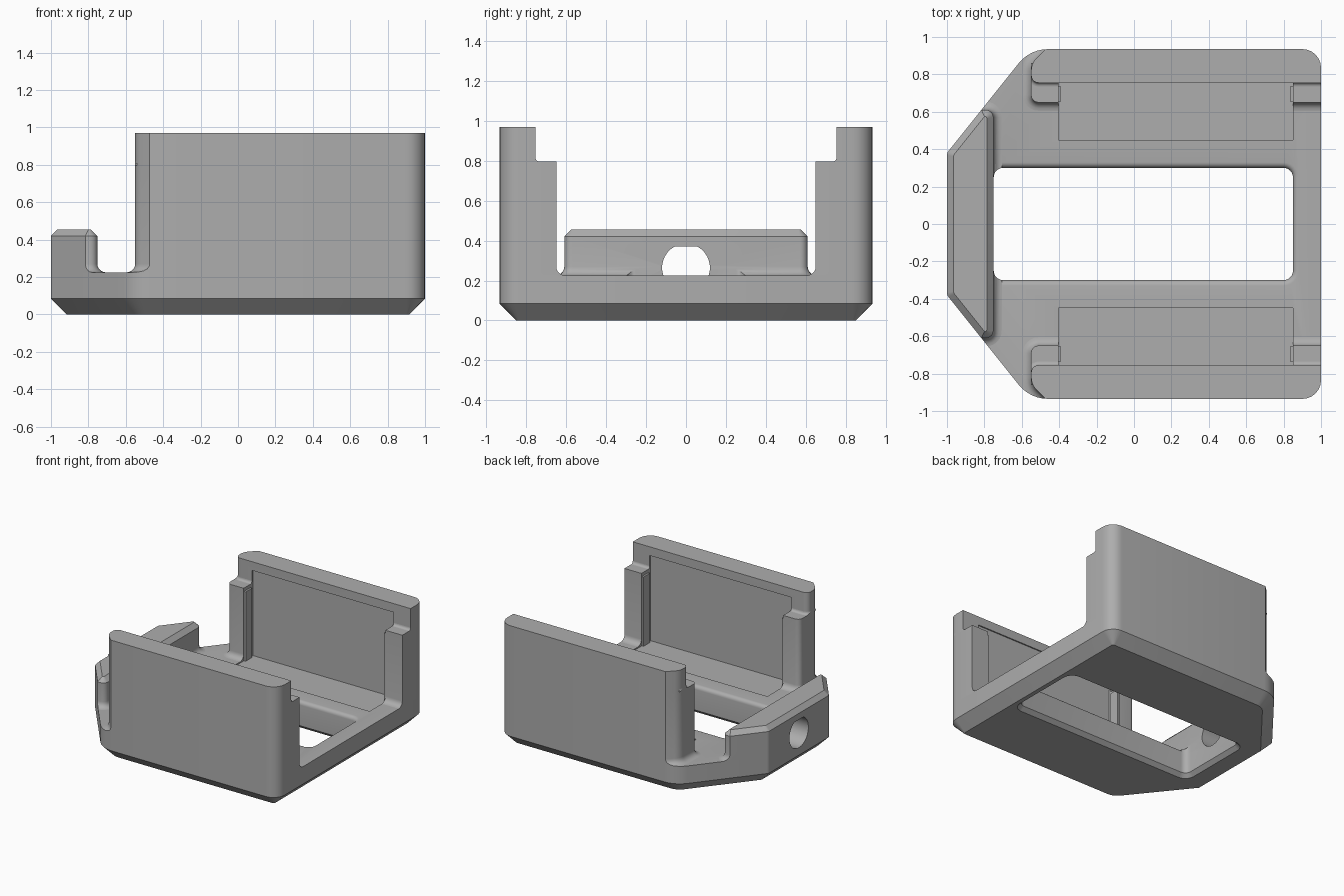
import bpy, bmesh, math
from mathutils import Vector, Matrix

if "Cube" in bpy.data.objects:
    bpy.data.objects.remove(bpy.data.objects["Cube"], do_unlink=True)

gray = bpy.data.materials.new("matte gray")
gray.use_nodes = True
shade = (0.42, 0.42, 0.42, 1)
gray.diffuse_color = shade
gray.node_tree.nodes["Principled BSDF"].inputs["Base Color"].default_value = shade

FLOOR = 0.225
STEP = 0.797
TOP = 0.97


def outline(corners, off=0.0, seg=6):
    """Convex counter-clockwise outline, offset outward, with rounded corners (x, y, radius)."""
    pts, n = [], len(corners)
    for i, (x, y, r) in enumerate(corners):
        p = Vector((x, y))
        a = (p - Vector(corners[i - 1][:2])).normalized()
        b = (Vector(corners[(i + 1) % n][:2]) - p).normalized()
        na, nb = Vector((a.y, -a.x)), Vector((b.y, -b.x))
        p = p + (na + nb) * off / (1 + na.dot(nb))
        if r == 0:
            pts.append(p)
            continue
        r = max(r + off, 0.01)
        center = p - (na + nb) * r / (1 + na.dot(nb))
        turn = math.atan2(na.cross(nb), na.dot(nb))
        for k in range(seg + 1):
            pts.append(center + Matrix.Rotation(turn * k / seg, 2) @ na * r)
    return pts


def loft(name, corners, levels, mirror=False):
    """Solid through the same outline at several (height, offset) levels."""
    bm = bmesh.new()
    rings = [[bm.verts.new((p.x, -p.y if mirror else p.y, z)) for p in outline(corners, off)]
             for z, off in levels]
    n = len(rings[0])
    for lo, hi in zip(rings, rings[1:]):
        for i in range(n):
            j = (i + 1) % n
            bm.faces.new((lo[i], lo[j], hi[j], hi[i]))
    bm.faces.new(rings[0][::-1])
    bm.faces.new(rings[-1])
    bmesh.ops.recalc_face_normals(bm, faces=bm.faces)
    mesh = bpy.data.meshes.new(name)
    bm.to_mesh(mesh)
    bm.free()
    mesh.materials.append(gray)
    ob = bpy.data.objects.new(name, mesh)
    bpy.context.collection.objects.link(ob)
    return ob


def rect(x0, x1, y0, y1, r=0.0):
    return [(x0, y0, r), (x1, y0, r), (x1, y1, r), (x0, y1, r)]


def box(name, x0, x1, y0, y1, z0, z1, mirror=False):
    return loft(name, rect(x0, x1, y0, y1), [(z0, 0), (z1, 0)], mirror)


def foot(z, r, seg=5):
    """Levels of a concave fillet rising from a floor."""
    angles = [math.pi / 2 * k / seg for k in range(seg + 1)]
    return [(z + r * (1 - math.cos(t)), r * (1 - math.sin(t))) for t in angles]


def carve(ob, keep=(), cut=()):
    for op, tools in (("INTERSECT", keep), ("DIFFERENCE", cut)):
        for tool in tools:
            mod = ob.modifiers.new(op, "BOOLEAN")
            mod.operation, mod.solver, mod.object = op, "EXACT", tool
    bpy.context.view_layer.update()
    graph = bpy.context.evaluated_depsgraph_get()
    mesh = bpy.data.meshes.new_from_object(ob.evaluated_get(graph))
    ob.modifiers.clear()
    ob.data = mesh


# Hull outline with a tapered nose
hull = [(1, -0.935, 0.1), (1, 0.935, 0.1), (-0.556, 0.935, 0.2),
        (-1, 0.38, 0.04), (-1, -0.38, 0.04), (-0.556, -0.935, 0.2)]
base = loft("base", hull, [(0, -0.085), (0.085, 0), (FLOOR, 0)])

# Cutters: hull limits, floor window, cable hole, side pockets
limit = loft("hull_limit", hull, [(0.1, 0), (1.2, 0)])
nose_limit = loft("nose_limit", hull, [(0.1, 0), (0.42, 0), (0.48, -0.06)])
window = rect(-0.75, 0.85, -0.3, 0.3, 0.05)
edge = [(FLOOR - 0.03 * math.cos(t), 0.03 * (1 - math.sin(math.pi / 2 - t)))
        for t in [math.pi / 2 * (1 - k / 5) for k in range(6)]]
edge = [(FLOOR - 0.03 + 0.03 * math.sin(a), 0.03 * (1 - math.cos(a)))
        for a in [math.pi / 2 * k / 5 for k in range(6)]]
window_cut = loft("window_cut", window, [(-0.03, 0.06), (0.03, 0)] + edge + [(0.3, 0.03)])
nose_cut = loft("nose_cut", window, [(0.1, 0), (0.35, 0)])
ring = [(0.12 * math.cos(a), min(0.265 + 0.12 * math.sin(a), 0.37), 0)
        for a in [math.tau * (k + 0.5) / 32 for k in range(32)]]
ring = [p for i, p in enumerate(ring) if not (p[1] == 0.37 and abs(p[0]) < 0.03)]
cable_cut = loft("cable_cut", ring, [(-1.2, 0), (-0.7, 0)])
cable_cut.data.transform(Matrix(((0, 0, 1, 0), (1, 0, 0, 0), (0, 1, 0, 0), (0, 0, 0, 1))))
pockets = [box("pocket_cut", -0.405, 0.85, 0.45, 0.765, 0.215, 0.9, m) for m in (False, True)]
cutters = [limit, nose_limit, window_cut, nose_cut, cable_cut] + pockets

carve(base, cut=[window_cut, cable_cut] + pockets)
parts = [base]

# Side walls: notched posts below, thinner wall above
for side, m, pocket in (("left", False, pockets[0]), ("right", True, pockets[1])):
    def wall(inner):
        return [(-0.55, inner, 0.04), (1.1, inner, 0), (1.1, 1.05, 0),
                (-0.35, 1.05, 0), (-0.55, 0.86, 0.1)]
    posts = loft("back_posts" if side == "left" else "front_posts", wall(0.65),
                 foot(FLOOR, 0.045) + [(STEP, 0)], m)
    upper = loft("back_wall" if side == "left" else "front_wall", wall(0.755),
                 [(STEP, 0), (TOP, 0)], m)
    fillet = loft("step_fillet", wall(0.755), foot(STEP, 0.02), m)
    trim = box("fillet_trim", -0.55, 1, 0.6, 0.86, 0.7, 0.9, m)
    carve(posts, [limit], [pocket])
    carve(upper, [limit], [pocket])
    carve(fillet, [limit, trim], [pocket])
    cutters.append(trim)
    parts += [posts, upper, fillet]
    # Small retaining lips on the post edges
    for x0, x1 in ((-0.41, -0.39), (0.835, 0.855)):
        parts.append(box("post_lip", x0, x1, 0.655, 0.735, 0.215, 0.77, m))

# Raised nose block with chamfered top and cable hole
nose = loft("nose_block", rect(-1.3, -0.752, -0.61, 0.61, 0.04),
            [(0.19, 0.045)] + foot(FLOOR, 0.045) + [(0.42, 0), (0.455, -0.035)])
carve(nose, [nose_limit], [nose_cut, cable_cut])
parts.append(nose)

for ob in cutters:
    bpy.data.objects.remove(ob, do_unlink=True)

# Smooth the rounded corners, keep the edges crisp
bpy.ops.object.select_all(action="DESELECT")
for ob in parts:
    ob.select_set(True)
bpy.context.view_layer.objects.active = base
bpy.ops.object.shade_smooth_by_angle(angle=math.radians(30))
